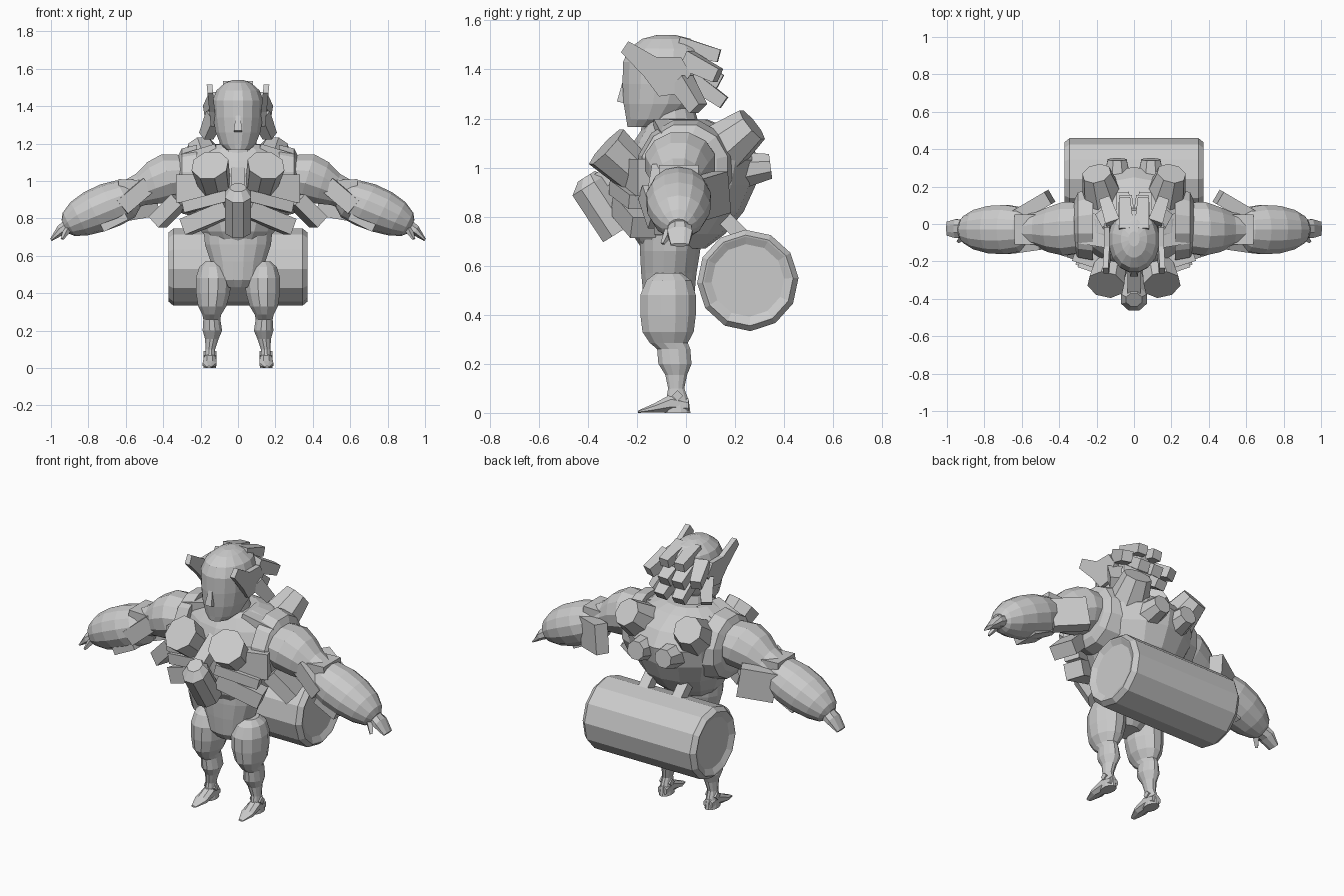
import bpy, bmesh, math
from mathutils import Vector

grey = bpy.data.materials.new("stone grey")
grey.diffuse_color = (0.6, 0.6, 0.6, 1)


def finish(name, bm, mirror):
    bmesh.ops.recalc_face_normals(bm, faces=bm.faces)
    me = bpy.data.meshes.new(name)
    bm.to_mesh(me)
    bm.free()
    me.materials.append(grey)
    ob = bpy.data.objects.new(name, me)
    bpy.context.collection.objects.link(ob)
    if mirror:
        ob.modifiers.new("mirror", 'MIRROR')
    return ob


def frame(d):
    """Two axes across direction d; the first one lies level."""
    d = Vector(d).normalized()
    u = Vector((1, 0, 0)) if abs(d.z) > 0.99 else Vector((-d.y, d.x, 0)).normalized()
    return d, u, d.cross(u)


def loft(name, rings, n=12, d=(0, 0, 1), mirror=False, turn=0.5):
    """Rings of (x, y, z, level radius, other radius), joined and capped."""
    bm = bmesh.new()
    _, u, v = frame(d)
    rows = []
    for x, y, z, a, b in rings:
        rows.append([bm.verts.new(Vector((x, y, z))
                     + u * a * math.cos(2 * math.pi * (i + turn) / n)
                     + v * b * math.sin(2 * math.pi * (i + turn) / n)) for i in range(n)])
    for p, q in zip(rows, rows[1:]):
        for i in range(n):
            j = (i + 1) % n
            bm.faces.new((p[i], p[j], q[j], q[i]))
    bm.faces.new(rows[0])
    bm.faces.new(rows[-1])
    return finish(name, bm, mirror)


def stud(name, p, q, r0, r1, n=8, mirror=True):
    d = Vector(q) - Vector(p)
    return loft(name, [(*p, r0, r0), (*q, r1, r1)], n, d, mirror)


def bar(name, p, q, w, t, w2=None, t2=None, mirror=True):
    """Tapering four sided bar from p to q; w is the level width."""
    d = Vector(q) - Vector(p)
    k = math.sqrt(0.5)
    w2, t2 = w2 or w, t2 or t
    return loft(name, [(*p, w * k, t * k), (*q, w2 * k, t2 * k)], 4, d, mirror)


def plate(name, outline, x0, x1, lean=0.0):
    """Side-on outline of (y, z) given thickness in x, leaning out as it rises."""
    bm = bmesh.new()
    zmin = min(z for _, z in outline)
    a, b = [[bm.verts.new((x + lean * (z - zmin), y, z)) for y, z in outline] for x in (x0, x1)]
    bm.faces.new(a)
    bm.faces.new(b)
    for i in range(len(a)):
        j = (i + 1) % len(a)
        bm.faces.new((a[i], a[j], b[j], b[i]))
    return finish(name, bm, True)


# Barrel carried behind, with dished ends and two straps
loft("barrel", [(x, 0.252, 0.54, r, r) for x, r in
     ((-0.355, 0.148), (-0.37, 0.178), (-0.372, 0.185), (-0.345, 0.207),
      (0.345, 0.207), (0.372, 0.185), (0.37, 0.178), (0.355, 0.148))],
     12, (1, 0, 0), turn=0.1)
bar("barrel_strap", (0.11, 0.13, 0.82), (0.11, 0.24, 0.71), 0.06, 0.06)

# Head, nose, neck
loft("head", [(0, -0.165, 1.165, 0.06, 0.075), (0, -0.135, 1.195, 0.095, 0.11),
              (0, -0.105, 1.26, 0.122, 0.152), (0, -0.09, 1.34, 0.135, 0.172),
              (0, -0.085, 1.43, 0.138, 0.175), (0, -0.08, 1.485, 0.117, 0.155),
              (0, -0.08, 1.525, 0.07, 0.1), (0, -0.08, 1.54, 0.03, 0.04)], 16)
bar("nose", (0, -0.24, 1.36), (0, -0.262, 1.265), 0.02, 0.03, 0.045, 0.04, False)
loft("neck", [(0, -0.05, 1.05, 0.16, 0.16), (0, -0.06, 1.13, 0.115, 0.125),
              (0, -0.07, 1.24, 0.095, 0.105)], 14)

# Winged side guards and the swept back hair
plate("side_guard", [(-0.265, 1.47), (-0.235, 1.515), (-0.12, 1.45), (-0.02, 1.45), (0.02, 1.38),
                     (-0.04, 1.30), (-0.11, 1.29), (-0.17, 1.37)], 0.115, 0.145, 0.1)
for i, (p, q, w, t) in enumerate((
        ((0.04, -0.03, 1.50), (0.05, 0.135, 1.455), 0.08, 0.07),
        ((0.11, 0.0, 1.44), (0.155, 0.13, 1.375), 0.08, 0.08),
        ((0.04, 0.03, 1.41), (0.045, 0.14, 1.35), 0.09, 0.08),
        ((0.12, -0.02, 1.35), (0.17, 0.05, 1.24), 0.08, 0.08),
        ((0.05, 0.02, 1.36), (0.06, 0.155, 1.265), 0.09, 0.07))):
    bar(f"hair_lock_{i}", p, q, w, t, w * 0.75, t * 0.75)

# Torso shell and hips
loft("torso", [(0, -0.05, 0.67, 0.15, 0.13), (0, -0.03, 0.73, 0.2, 0.19),
               (0, 0.0, 0.82, 0.25, 0.235), (0, 0.02, 0.93, 0.3, 0.265),
               (0, 0.03, 1.03, 0.31, 0.275), (0, 0.02, 1.11, 0.28, 0.23),
               (0, -0.01, 1.17, 0.21, 0.16), (0, -0.03, 1.195, 0.14, 0.12)], 14)
loft("hips", [(0, -0.07, 0.43, 0.08, 0.075), (0, -0.07, 0.47, 0.13, 0.105), (0, -0.07, 0.57, 0.15, 0.115),
              (0, -0.065, 0.66, 0.18, 0.125), (0, -0.06, 0.76, 0.19, 0.13)], 16)

# Chest studs, centre block and rib plates
stud("chest_stud", (0.12, -0.19, 0.96), (0.15, -0.325, 1.085), 0.085, 0.103)
loft("breast_block", [(0, -0.275, 0.735, 0.075, 0.08), (0, -0.4, 0.925, 0.075, 0.08),
                      (0, -0.405, 0.965, 0.045, 0.045)], 8, (0, -0.125, 0.2))
bar("breast_ridge", (0, -0.18, 1.06), (0, -0.36, 0.94), 0.07, 0.07, mirror=False)
bar("chest_panel", (0.06, -0.21, 0.96), (0.31, -0.13, 0.96), 0.14, 0.15)
bar("upper_rib", (0.05, -0.27, 0.92), (0.28, -0.19, 0.86), 0.09, 0.06)
bar("lower_rib", (0.05, -0.25, 0.85), (0.28, -0.17, 0.755), 0.11, 0.09)
bar("flank_plate", (0.31, -0.12, 0.90), (0.43, -0.08, 0.78), 0.14, 0.08)

# Back studs and shoulder rings
stud("upper_back_stud", (0.165, 0.14, 1.07), (0.2, 0.27, 1.175), 0.115, 0.08)
stud("lower_back_stud", (0.09, 0.23, 0.99), (0.09, 0.345, 1.005), 0.08, 0.055)
bar("collar", (0.1, -0.05, 1.165), (0.28, -0.02, 1.11), 0.17, 0.07)
loft("shoulder_ring", [(0.22, 0.0, 1.0, 0.2, 0.2), (0.30, -0.005, 1.0, 0.18, 0.18),
                       (0.32, -0.01, 1.0, 0.14, 0.14)], 12, (1, 0, 0), True)

# Arms: shoulder, forearm, hand
loft("shoulder", [(0.24, -0.02, 1.03, 0.1, 0.09), (0.29, -0.02, 1.03, 0.14, 0.12),
                  (0.37, -0.025, 1.02, 0.148, 0.133), (0.45, -0.03, 0.99, 0.125, 0.12),
                  (0.52, -0.03, 0.955, 0.095, 0.09), (0.60, -0.03, 0.92, 0.08, 0.08)],
     12, (0.95, 0, -0.3), True)
loft("forearm", [(0.55, -0.03, 0.93, 0.08, 0.07), (0.60, -0.03, 0.905, 0.12, 0.11),
                 (0.68, -0.03, 0.873, 0.135, 0.122), (0.77, -0.03, 0.835, 0.13, 0.118),
                 (0.85, -0.03, 0.798, 0.108, 0.1), (0.905, -0.03, 0.768, 0.075, 0.07),
                 (0.925, -0.03, 0.755, 0.045, 0.04)],
     14, (0.87, 0, -0.45), True)
bar("bracer_plate", (0.60, -0.05, 0.82), (0.73, -0.05, 0.755), 0.16, 0.06)
bar("bracer_crest", (0.52, -0.03, 0.975), (0.64, -0.03, 0.98), 0.16, 0.06)
bar("elbow_guard", (0.45, 0.145, 0.90), (0.62, 0.045, 0.87), 0.075, 0.17)
bar("front_arm_plate", (0.48, -0.11, 0.98), (0.62, -0.13, 0.86), 0.05, 0.09)
loft("hand", [(0.89, -0.025, 0.77, 0.045, 0.045), (0.95, -0.025, 0.735, 0.055, 0.03),
              (1.0, -0.025, 0.685, 0.04, 0.008)], 8, (0.8, 0, -0.5), True)
bar("thumb", (0.91, -0.065, 0.745), (0.94, -0.095, 0.69), 0.035, 0.03, 0.015, 0.01)

# Legs and pointed feet
loft("leg", [(0.135, -0.07, 0.57, 0.04, 0.055), (0.135, -0.07, 0.54, 0.075, 0.095),
             (0.132, -0.073, 0.48, 0.097, 0.117), (0.133, -0.073, 0.40, 0.094, 0.117),
             (0.138, -0.073, 0.33, 0.078, 0.108), (0.14, -0.07, 0.285, 0.052, 0.08),
             (0.14, -0.05, 0.26, 0.047, 0.07), (0.137, -0.045, 0.20, 0.054, 0.07),
             (0.14, -0.04, 0.155, 0.037, 0.046), (0.148, -0.04, 0.10, 0.027, 0.034),
             (0.15, -0.035, 0.05, 0.03, 0.048), (0.15, -0.035, 0.0, 0.035, 0.055)], 12, mirror=True)
loft("foot", [(0.15, 0.01, 0.03, 0.03, 0.03), (0.15, -0.06, 0.04, 0.036, 0.04),
              (0.152, -0.13, 0.02, 0.04, 0.02), (0.155, -0.195, 0.005, 0.015, 0.005)],
     8, (0, -1, 0), True)
loft("ankle_disc", [(0.115, -0.035, 0.07, 0.022, 0.022), (0.185, -0.035, 0.07, 0.022, 0.022)],
     4, (1, 0, 0), True, 0)
